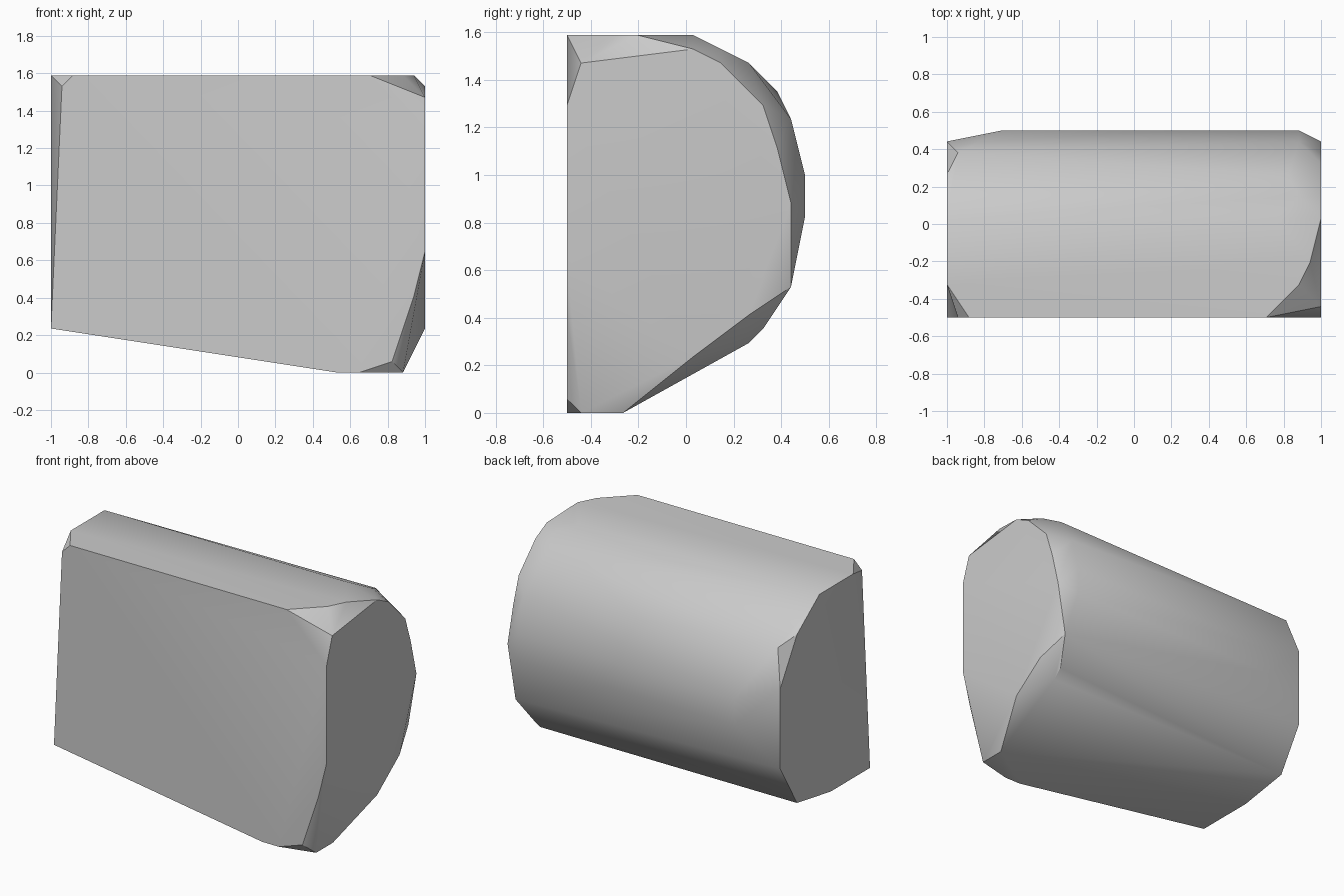
import bpy
import bmesh
from mathutils import Vector

STEP = 1 / 17  # spacing of the layout lattice

cube = bpy.data.objects.get("Cube")
if cube:
    bpy.data.objects.remove(cube, do_unlink=True)


def make_material(name, colour):
    material = bpy.data.materials.new(name)
    material.use_nodes = True
    material.diffuse_color = colour
    shader = material.node_tree.nodes["Principled BSDF"]
    shader.inputs["Base Color"].default_value = colour
    shader.inputs["Roughness"].default_value = 0.8
    return material


def lattice_point(x, y, z):
    """Turn whole lattice steps into a position centred in x and y."""
    return Vector((x * STEP - 1, y * STEP - 0.5, z * STEP))


def build_block(name, sections, material):
    """Wrap a tight faceted skin around cross-sections placed along x."""
    bm = bmesh.new()
    for x, outline in sections.items():
        for y, z in outline:
            bm.verts.new(lattice_point(x, y, z))
    bmesh.ops.convex_hull(bm, input=bm.verts[:])
    loose = [vert for vert in bm.verts if not vert.link_faces]
    bmesh.ops.delete(bm, geom=loose, context="VERTS")
    bmesh.ops.dissolve_limit(bm, angle_limit=0.01,
                             verts=bm.verts[:], edges=bm.edges[:])
    bmesh.ops.recalc_face_normals(bm, faces=bm.faces[:])
    mesh = bpy.data.meshes.new(name)
    bm.to_mesh(mesh)
    bm.free()
    mesh.materials.append(material)
    block = bpy.data.objects.new(name, mesh)
    bpy.context.scene.collection.objects.link(block)
    return block


# Cross-sections (y, z): rounded back, flat front, trimmed corners
left_end = [(0, 4), (7, 4), (13, 5), (16, 10), (16, 19), (13, 24), (9, 27), (3, 27)]
right_end = [(0, 11), (0, 22), (1, 25), (9, 26), (11, 25), (14, 22),
             (15, 19), (16, 15), (14, 10), (13, 7), (9, 4)]
right_shoulder = [(1, 0), (4, 0), (13, 5), (14, 6), (17, 14), (17, 17),
                  (16, 21), (15, 22), (11, 26), (3, 27)]

sections = {
    0: left_end,
    1: [(0, 26), (15, 23)],
    2: [(0, 27)],
    5: [(17, 14), (17, 17)],
    26: [(0, 0)],
    28: [(0, 0)],
    29: [(0, 27)],
    30: [(9, 27)],
    31: [(0, 1), (13, 25)],
    32: right_shoulder,
    33: [(0, 7), (16, 9), (5, 27)],
    34: right_end,
}

# Stone block
stone_grey = make_material("stone_grey", (0.6, 0.6, 0.6, 1))
block = build_block("rounded_block", sections, stone_grey)

# Soft shading over the curved back, crisp edges at the cuts
bpy.ops.object.select_all(action="DESELECT")
block.select_set(True)
bpy.context.view_layer.objects.active = block
bpy.ops.object.shade_smooth_by_angle()
